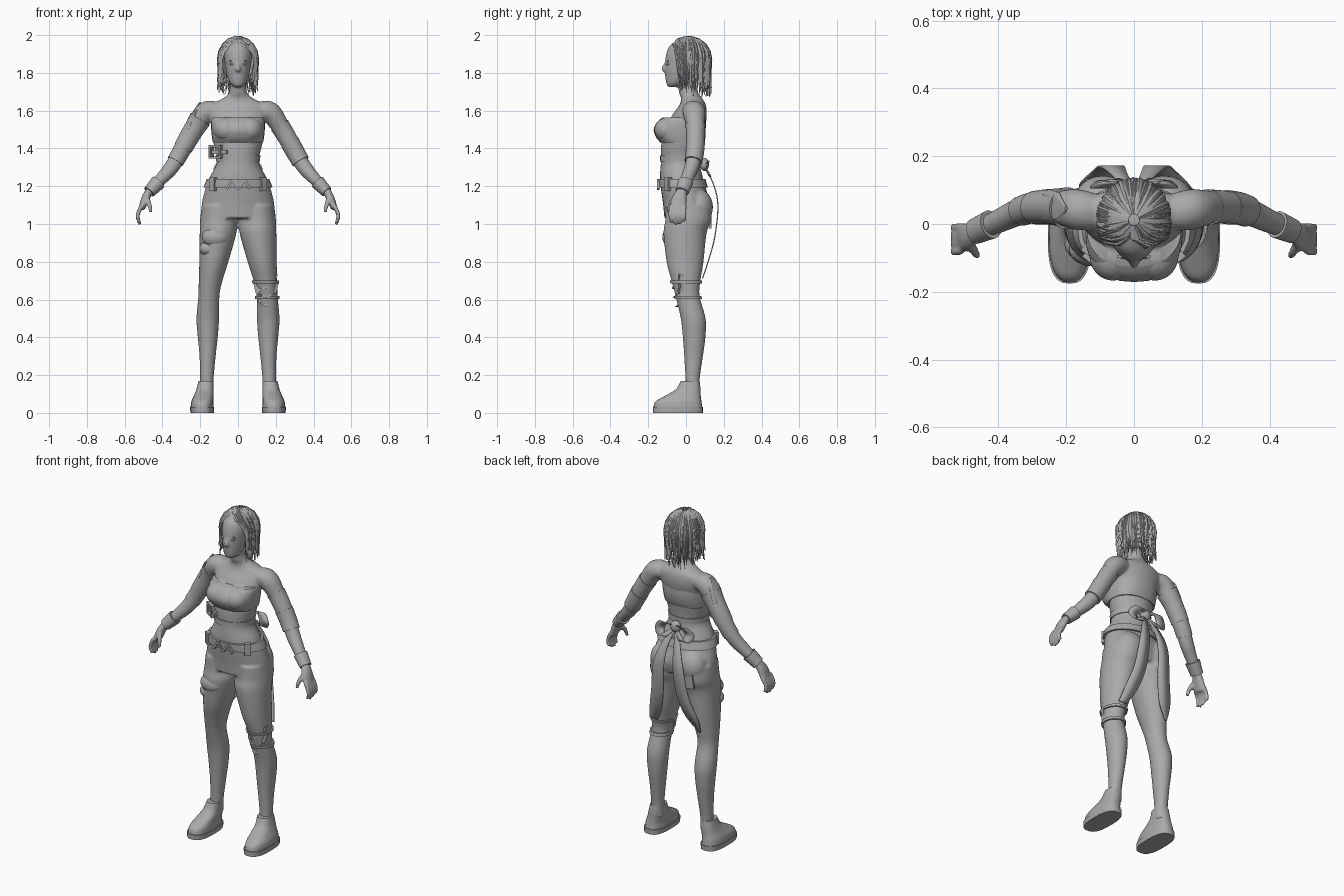
import bpy, bmesh, math, random
from mathutils import Vector, Matrix

random.seed(4)
if "Cube" in bpy.data.objects:
    bpy.data.objects.remove(bpy.data.objects["Cube"])

grey = bpy.data.materials.new("plain_grey")
grey.use_nodes = True
grey.diffuse_color = (0.4, 0.4, 0.4, 1)
grey.node_tree.nodes["Principled BSDF"].inputs["Base Color"].default_value = (0.4, 0.4, 0.4, 1)


def finish(name, bm, angle=40):
    bmesh.ops.recalc_face_normals(bm, faces=bm.faces)
    me = bpy.data.meshes.new(name)
    bm.to_mesh(me)
    bm.free()
    me.materials.append(grey)
    ob = bpy.data.objects.new(name, me)
    bpy.context.collection.objects.link(ob)
    bpy.ops.object.select_all(action="DESELECT")
    bpy.context.view_layer.objects.active = ob
    ob.select_set(True)
    bpy.ops.object.shade_smooth_by_angle(angle=math.radians(angle))
    return ob


def smooth_rows(rows, steps=4):
    """Catmull-Rom interpolation of rows of numbers."""
    rows = [Vector(r) for r in rows]
    out = []
    for i in range(len(rows) - 1):
        p0, p1, p2 = rows[max(i - 1, 0)], rows[i], rows[i + 1]
        p3 = rows[min(i + 2, len(rows) - 1)]
        for k in range(steps):
            t = k / steps
            out.append(p1 + (p2 - p0) * t / 2 + (p0 * 2 - p1 * 5 + p2 * 4 - p3) * t * t / 2
                       + (p1 * 3 - p0 - p2 * 3 + p3) * t ** 3 / 2)
    return out + [rows[-1]]


def loft(bm, rings, flat=True, seg=28, box=1.0):
    """Skin rings of (x, y, z, a, b); flat rings lie level, others follow the path."""
    loops = []
    for i, r in enumerate(rings):
        c = Vector(r[:3])
        s, n = Vector((1, 0, 0)), Vector((0, 1, 0))
        if not flat:
            t = (Vector(rings[min(i + 1, len(rings) - 1)][:3]) - Vector(rings[max(i - 1, 0)][:3])).normalized()
            s = (n - t * n.dot(t)).normalized()
            n = t.cross(s)
        ring = []
        for k in range(seg):
            a = math.tau * k / seg
            u, v = math.cos(a), math.sin(a)
            u, v = math.copysign(abs(u) ** box, u), math.copysign(abs(v) ** box, v)
            ring.append(bm.verts.new(c + s * u * r[3] + n * v * r[4]))
        loops.append(ring)
    for p, q in zip(loops, loops[1:]):
        for k in range(seg):
            bm.faces.new((p[k], p[(k + 1) % seg], q[(k + 1) % seg], q[k]))
    bm.faces.new(loops[0])
    bm.faces.new(loops[-1])


def ball(bm, loc, size):
    bmesh.ops.create_uvsphere(bm, u_segments=24, v_segments=16, radius=1,
                              matrix=Matrix.Translation(loc) @ Matrix.Diagonal((*size, 1)))


def block(bm, loc, size, rot=0, axis="Y"):
    bmesh.ops.create_cube(bm, size=1, matrix=Matrix.Translation(loc)
                          @ Matrix.Rotation(math.radians(rot), 4, axis) @ Matrix.Diagonal((*size, 1)))


def band(name, rings, z0, z1, grow, flat=True, box=1.0):
    """Close-fitting shell over the part of a loft between two heights."""
    part = [(*r[:3], r[3] + grow, r[4] + grow) for r in rings if z0 <= r[2] <= z1]
    bm = bmesh.new()
    loft(bm, part, flat, box=box)
    return finish(name, bm)


def ribbon(name, rows, thick=0.006):
    """Cloth strip from rows of (x, y, z, half width), spread along x."""
    bm = bmesh.new()
    pairs = [[bm.verts.new((r[0] + s * r[3], r[1], r[2])) for s in (-1, 1)] for r in smooth_rows(rows, 5)]
    for p, q in zip(pairs, pairs[1:]):
        bm.faces.new((p[0], p[1], q[1], q[0]))
    finish(name, bm).modifiers.new("Thickness", "SOLIDIFY").thickness = thick


# Proportions: torso, head, one leg, one arm
torso = smooth_rows([
    (0, .0, 1.78, .042, .045), (0, .012, 1.70, .047, .05), (0, .03, 1.665, .08, .056),
    (0, .035, 1.63, .145, .07), (0, .02, 1.58, .155, .09), (0, 0, 1.52, .142, .1),
    (0, -.024, 1.43, .13, .106), (0, -.03, 1.33, .112, .103), (0, -.025, 1.25, .148, .113),
    (0, -.012, 1.18, .175, .12), (0, .005, 1.10, .193, .126), (0, 0, 1.03, .19, .115)], 6)
head = smooth_rows([
    (0, -.07, 1.725, .018, .025), (0, -.055, 1.745, .042, .05), (0, -.03, 1.79, .06, .08),
    (0, -.015, 1.84, .068, .097), (0, -.005, 1.90, .075, .1), (0, 0, 1.945, .062, .085),
    (0, 0, 1.975, .03, .04)])
leg = [(.1, .012, 1.1, .092, .12), (.103, .012, 1.02, .098, .122), (.106, -.005, .95, .097, .114),
       (.128, -.005, .8, .077, .098), (.145, 0, .7, .063, .077), (.154, .008, .62, .056, .064),
       (.16, .038, .5, .06, .066), (.16, .043, .4, .053, .06), (.161, .04, .3, .043, .05),
       (.165, .035, .18, .036, .038), (.165, .035, .1, .036, .038)]
arm = [(.12, .035, 1.60, .055, .05), (.172, .043, 1.59, .06, .056), (.225, .05, 1.515, .048, .048),
       (.27, .05, 1.44, .044, .045), (.312, .045, 1.365, .041, .042), (.352, .03, 1.30, .039, .04),
       (.4, .008, 1.245, .035, .034), (.47, -.022, 1.17, .028, .023)]
palm = [(.468, -.022, 1.175, .027, .022), (.49, -.035, 1.135, .04, .022), (.51, -.043, 1.08, .044, .017)]


def side(rows, s, steps=6):
    return smooth_rows([(s * r[0], *r[1:]) for r in rows], steps)


# Body: overlapping forms fused into one skin
bm = bmesh.new()
loft(bm, torso)
loft(bm, head)
loft(bm, [(0, -.104, 1.86, .006, .006), (0, -.116, 1.835, .009, .01), (0, -.12, 1.815, .015, .014),
          (0, -.11, 1.803, .008, .006)], seg=12)
ball(bm, (0, -.1, 1.782), (.022, .012, .009))
for s in (1, -1):
    loft(bm, side(leg, s))
    loft(bm, side(arm, s), flat=False)
    loft(bm, side(palm, s), flat=False, seg=16)
    ball(bm, (s * .062, -.093, 1.5), (.07, .075, .066))
    ball(bm, (s * .09, .065, 1.09), (.088, .078, .095))
    for i in range(4):
        y, drop = -.079 + .024 * i, (.012, 0, .005, .022)[i]
        loft(bm, side([(.508, y, 1.10, .012, .012), (.528, y - .003, 1.06, .012, .012),
                       (.53, y - .002, 1.03, .011, .011), (.518, y, .995 + drop, .009, .009)], s, 3),
             flat=False, seg=10)
    loft(bm, side([(.485, -.055, 1.14, .015, .015), (.468, -.085, 1.10, .013, .013),
                   (.462, -.095, 1.06, .009, .009)], s, 3), flat=False, seg=10)
body = finish("body", bm, 180)
fuse = body.modifiers.new("Fuse", "REMESH")
fuse.mode = "VOXEL"
fuse.voxel_size = .007
fuse.use_smooth_shade = True
soft = body.modifiers.new("Soften", "SMOOTH")
soft.factor, soft.iterations = .5, 6

# Eyes and brows
bm = bmesh.new()
for s in (1, -1):
    ball(bm, (s * .03, -.096, 1.846), (.015, .008, .006))
    block(bm, (s * .032, -.096, 1.864), (.032, .008, .004), s * 8)
finish("eyes", bm)

# Strapless top, belt and buckles
bm = bmesh.new()
loft(bm, smooth_rows([(0, -.012, 1.563, .139, .112), (0, -.025, 1.54, .143, .128),
                      (0, -.034, 1.5, .142, .137), (0, -.032, 1.46, .138, .127),
                      (0, -.026, 1.432, .133, .11)], 5), box=.85)
finish("strapless_top", bm)
band("belt", torso, 1.18, 1.245, .012)
bm = bmesh.new()
for x, tilt in ((-.045, 30), (-.015, -30), (.02, 30), (.05, -30)):
    block(bm, (x, -.147, 1.21), (.012, .014, .06), tilt)
for x in (-.13, .13):
    block(bm, (x, -.095, 1.21), (.035, .03, .07), x * 300, "Z")
finish("belt_buckle", bm)
bm = bmesh.new()
for z in (1.352, 1.412):
    block(bm, (-.115, -.085, z), (.062, .035, .012), -35, "Z")
for x, y in ((-.142, -.066), (-.089, -.104)):
    block(bm, (x, y, 1.382), (.012, .035, .07), -35, "Z")
block(bm, (-.095, -.1, 1.382), (.09, .02, .022), -30, "Z")
finish("rib_buckle", bm)
band("waist_strap", torso, 1.33, 1.365, .005)

# Back bow with two long tails
bm = bmesh.new()
ball(bm, (0, .098, 1.315), (.032, .024, .034))
finish("bow_knot", bm)
for s in (1, -1):
    ribbon("bow_loop", [(s * .01, .1, 1.32, .006), (s * .06, .125, 1.335, .03), (s * .1, .11, 1.29, .03),
                        (s * .07, .13, 1.25, .026), (s * .01, .1, 1.3, .008)])
    ribbon("bow_tail", [(s * .01, .1, 1.3, .012), (s * .04, .145, 1.22, .022), (s * .065, .172, 1.1, .035),
                        (s * .085, .155, .93, .04), (s * .12, .12, .8, .04),
                        (s * .155, .09, .71, .026 if s > 0 else .006)])

# Thigh patch and pocket flap
right_leg, left_leg = side(leg, -1), side(leg, 1)
bm = bmesh.new()
ball(bm, (-.12, -.075, .93), (.072, .05, .055))
ball(bm, (-.155, -.06, .87), (.05, .045, .04))
finish("thigh_patch", bm)
bm = bmesh.new()
block(bm, (-.11, .128, 1.02), (.06, .012, .08), 6)
finish("back_pocket", bm)

# Knee guard with straps on the left leg
for z in (.6, .69):
    band("knee_strap", left_leg, z - .015, z + .022, .009)
bm = bmesh.new()
for z, w, y in ((.7, .062, -.058), (.655, .068, -.056), (.605, .05, -.04)):
    tip = [(-w, .035), (0, .012), (w, .035), (w * .8, -.02), (0, -.045), (-w * .8, -.02)]
    face = bm.faces.new([bm.verts.new((.148 + px, y + abs(px) * .75, z + pz)) for px, pz in tip])
    ext = bmesh.ops.extrude_face_region(bm, geom=[face])
    bmesh.ops.translate(bm, vec=(0, -.02, 0), verts=[v for v in ext["geom"] if isinstance(v, bmesh.types.BMVert)])
finish("knee_guard", bm, 25)

# Shoes
for s, name in ((1, "left_shoe"), (-1, "right_shoe")):
    for part, rows, box in (
            ("_sole", [(.19, -.043, 0, .062, .132), (.19, -.043, .03, .064, .133)], .75),
            ("_upper", smooth_rows([(.19, -.043, .025, .061, .13), (.189, -.04, .06, .058, .122),
                                    (.182, -.017, .09, .052, .095), (.175, .012, .125, .045, .065),
                                    (.169, .022, .17, .04, .05)], 4), .82)):
        bm = bmesh.new()
        loft(bm, [(s * r[0], *r[1:]) for r in rows], box=box)
        finish(name + part, bm)

# Arm wraps: short on the left, long pointed sleeve on the right
left_arm, right_arm = side(arm, 1, 10), side(arm, -1, 10)
for name, path, z0, z1, grow in (
        ("left_arm_cuff", left_arm, 1.43, 1.53, .004), ("left_elbow_wrap", left_arm, 1.33, 1.435, .007),
        ("left_glove_band", left_arm, 1.165, 1.225, .008), ("right_sleeve", right_arm, 1.4, 1.56, .007),
        ("right_elbow_wrap", right_arm, 1.33, 1.41, .004), ("right_glove_band", right_arm, 1.165, 1.23, .01)):
    band(name, path, z0, z1, grow, False)
bm = bmesh.new()
loft(bm, [(-.2, .045, 1.645, .006, .004), (-.222, .048, 1.6, .045, .012), (-.25, .052, 1.53, .05, .022),
          (-.28, .05, 1.46, .045, .02)], False, 8)
finish("shoulder_plate", bm, 20)

# Hair: scalp cap plus tapered locks
bm = bmesh.new()
ball(bm, (0, .012, 1.868), (.092, .104, .115))
bmesh.ops.delete(bm, geom=[v for v in bm.verts if v.co.z < 1.76 or (v.co.y < -.03 and v.co.z < 1.91)], context="VERTS")
finish("hair_cap", bm)
bm = bmesh.new()
for i in range(230):
    start = math.pi * (2 * (i + random.random()) / 230 - 1)
    way = 1 if start > -.15 else -1
    end = way * max(abs(start), random.uniform(1.05, 1.5))
    size = random.uniform(.95, 1.04)
    low = random.uniform(1.69, 1.79) - .02 * (abs(end) > 2) + .03 * (abs(start) < .8)
    wide, flare, twist = random.uniform(.008, .015), random.uniform(-.2, .12), random.uniform(-.25, .25)
    rows = []
    for k in range(9):
        t = k / 8
        e = min(t / .5, 1)
        a = start + (end - start) * e * e * (3 - 2 * e) + twist * t * t * (abs(start) > 1.2)
        phi = min(.12 + t / .5 * 1.45, math.pi / 2)
        u = max(0, (t - .5) / .5)
        r = math.sin(phi) * size * (1 + flare * u * u - .1 * u)
        d = Vector((math.sin(a), -math.cos(a), 0))
        p = Vector((d.x * r * .104, .012 + d.y * r * .118, 1.868 + math.cos(phi) * .12 * size))
        p.z += (low - p.z) * u
        w = Vector((-d.y, d.x, 0)) * wide * (1 - t ** 3)
        rows.append([bm.verts.new(q) for q in (p - w, p + d * .005 + Vector((0, 0, .003)), p + w)])
    for p, q in zip(rows, rows[1:]):
        for j in (0, 1):
            bm.faces.new((p[j], p[j + 1], q[j + 1], q[j]))
finish("hair_locks", bm)
